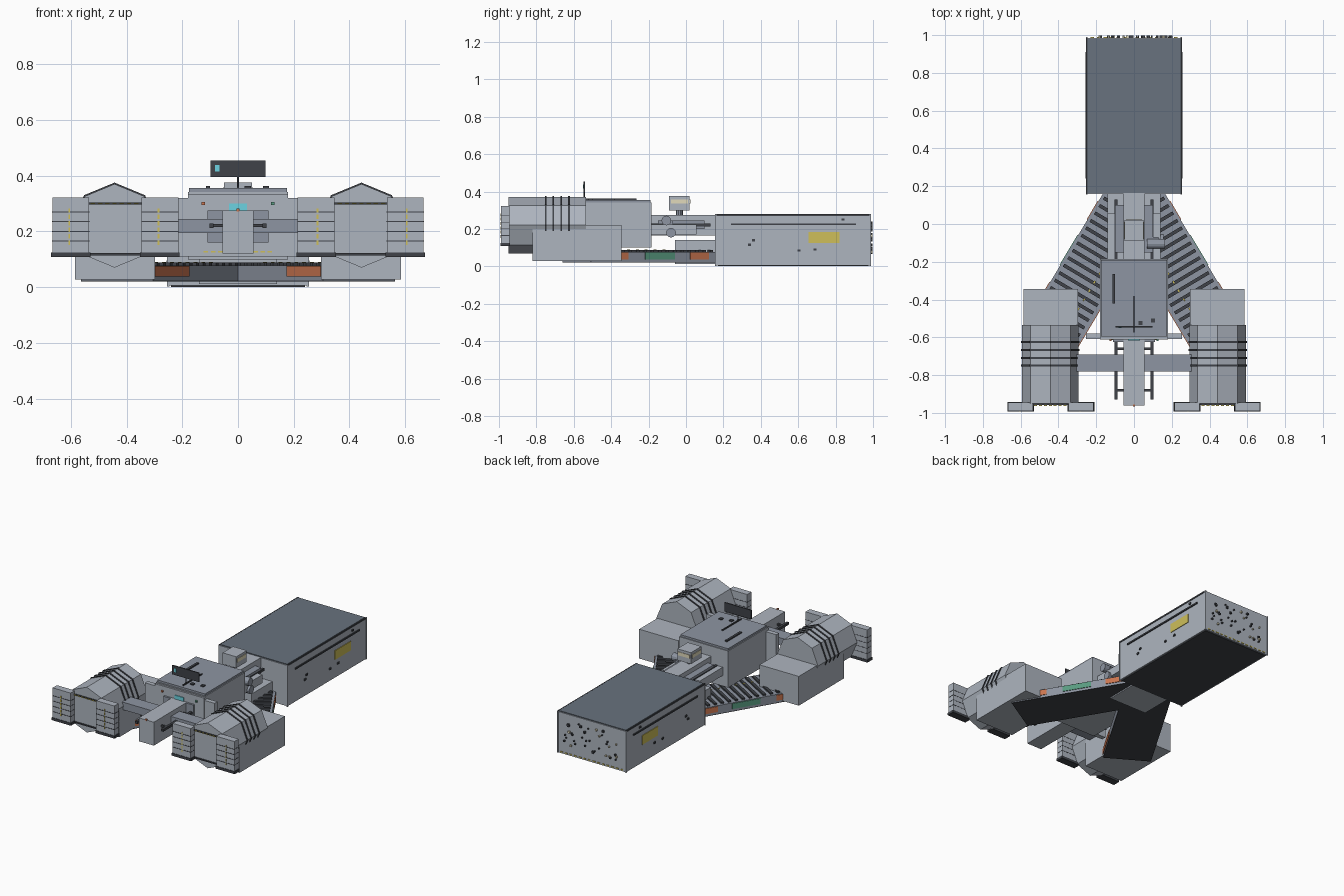
import bpy, bmesh, math, random
from mathutils import Matrix, Vector

if "Cube" in bpy.data.objects:
    bpy.data.objects.remove(bpy.data.objects["Cube"])

random.seed(4)


def mat(name, r, g, b):
    m = bpy.data.materials.new(name)
    m.diffuse_color = (r, g, b, 1)
    m.use_nodes = True
    m.node_tree.nodes["Principled BSDF"].inputs["Base Color"].default_value = m.diffuse_color
    return m


HULL = mat("hull", .42, .46, .52)
PANEL = mat("panel", .27, .30, .36)
DECK = mat("deck", .14, .17, .21)
DARK = mat("dark", .05, .055, .065)
RED = mat("red", .60, .18, .08)
GREEN = mat("green", .10, .33, .22)
YELLOW = mat("yellow", .62, .52, .10)
CYAN = mat("cyan", .15, .65, .75)
CREAM = mat("cream", .75, .70, .50)
FLIP = Matrix.Scale(-1, 4, (1, 0, 0))
ONE = Matrix.Identity(4)


def finish(name, bm, m, xf):
    bmesh.ops.transform(bm, matrix=xf, verts=bm.verts)
    bmesh.ops.recalc_face_normals(bm, faces=bm.faces)
    me = bpy.data.meshes.new(name)
    bm.to_mesh(me)
    bm.free()
    me.materials.append(m)
    ob = bpy.data.objects.new(name, me)
    bpy.context.collection.objects.link(ob)
    return ob


def box(name, x, y, z, m=HULL, xf=ONE):
    bm = bmesh.new()
    bmesh.ops.create_cube(bm, size=1)
    for v in bm.verts:
        v.co = Vector([(a + b) / 2 + c * (b - a) for (a, b), c in zip((x, y, z), v.co)])
    return finish(name, bm, m, xf)


def cyl(name, p, q, r, sides, m=HULL, xf=ONE, spin=0):
    p, q = Vector(p), Vector(q)
    bm = bmesh.new()
    bmesh.ops.create_cone(bm, cap_ends=True, segments=sides, radius1=r, radius2=r, depth=(q - p).length)
    rot = (q - p).to_track_quat('Z', 'Y').to_matrix().to_4x4()
    return finish(name, bm, m, xf @ Matrix.Translation((p + q) / 2) @ rot @ Matrix.Rotation(spin, 4, 'Z'))


# Cargo container
box("container", (-.25, .25), (.16, .985), (.005, .275))
box("container_lid", (-.245, .245), (.165, .98), (.275, .281), DECK)
box("container_floor", (-.24, .24), (.17, .975), (.001, .005), DARK)
for sx in (-.25, .25):
    for sy in (.16, .985):
        box("container_corner_post", (sx - .004, sx + .004), (sy - .004, sy + .004), (.003, .279))
for xf in (ONE, FLIP):
    box("container_side_rail", (.25, .257), (.24, .91), (.22, .23), DARK, xf)
    box("container_label", (.25, .254), (.655, .82), (.125, .185), YELLOW, xf)
    box("container_top_trim", (.247, .253), (.16, .985), (.27, .28), DARK, xf)
    for y, z in ((.34, .115), (.36, .14), (.69, .09), (.84, .25), (.605, .085)):
        box("container_side_bolt", (.25, .257), (y - .008, y + .008), (z - .006, z + .006), DARK, xf)
for i in range(36):
    x, z, s = random.uniform(-.2, .2), random.uniform(.06, .24), random.uniform(.003, .007)
    box("container_rear_detail", (x - s, x + s), (.985, .997), (z - s, z + s),
        DARK if i % 4 else CREAM)
for i in range(14):
    x = -.22 + i * .034
    box("container_rear_dash", (x - .009, x + .009), (.985, .989), (.012, .018), YELLOW)

# Neck joining container and body
box("neck_base", (-.14, .14), (-.06, .16), (.012, .14))
box("spine_beam", (-.055, .055), (-.96, -.55), (.12, .275))
box("neck_beam", (-.055, .055), (-.2, .16), (.165, .275))
box("neck_housing", (-.14, .14), (-.19, .055), (.17, .225))
box("neck_step", (-.10, .10), (-.15, .10), (.20, .245), PANEL)
box("nose_light", (-.006, .006), (-.965, -.955), (.272, .282), RED)
for xf in (ONE, FLIP):
    box("side_rail", (.087, .103), (-.93, .13), (.213, .229), DARK, xf)
    for y in (-.88, -.66, .08):
        box("rail_bracket", (.05, .095), (y - .007, y + .007), (.215, .227), DARK, xf)
cyl("neck_tank_upper", (.07, -.105, .245), (.165, -.105, .245), .026, 12, PANEL)
cyl("neck_tank_lower", (.07, -.08, .18), (.155, -.08, .18), .026, 12, PANEL)
box("tank_strap", (.09, .13), (-.115, -.07), (.18, .245), PANEL)

# Sensor head on the neck
cyl("sensor_post", (0, -.035, .27), (0, -.035, .31), .018, 10, PANEL)
box("sensor_head", (-.05, .05), (-.09, .02), (.30, .375))
for s in (-1, 1):
    box("sensor_lens", sorted((s * .05, s * .053)), (-.08, .01), (.335, .358), CREAM)
box("sensor_rear_lens", (-.042, .042), (.02, .023), (.335, .358), CREAM)

# Main body
box("body", (-.18, .18), (-.60, -.185), (.10, .342))
box("body_roof", (-.175, .175), (-.595, -.19), (.342, .355), PANEL)
box("body_front_plate", (-.18, .18), (-.612, -.60), (.11, .335))
box("front_bulkhead", (-.255, .255), (-.61, -.58), (.11, .32))
box("front_window", (-.033, .033), (-.617, -.61), (.14, .30), CYAN)
box("front_collar", (-.11, .11), (-.625, -.612), (.16, .275), PANEL)
box("roof_conduit", (-.115, -.10), (-.42, -.265), (.355, .363), DARK)
for x, y in ((.035, -.525), (.10, -.51)):
    box("roof_hatch", (x - .011, x + .011), (y - .011, y + .011), (.355, .362), DARK)
for i in range(10):
    x = -.115 + i * .0255
    box("front_dash", (x - .008, x + .008), (-.614, -.611), (.124, .129), YELLOW)
for x, m in ((-.125, RED), (.125, GREEN)):
    box("running_light", (x - .006, x + .006), (-.62, -.61), (.295, .306), m)

# Display board on the roof
cyl("display_post", (0, -.545, .355), (0, -.545, .40), .004, 8, DARK)
box("roof_rod", (-.004, .004), (-.575, -.38), (.355, .362), DARK)
box("display_board", (-.098, .098), (-.549, -.541), (.395, .455), DARK)
box("display_pixel", (-.083, -.067), (-.551, -.548), (.415, .439), CYAN)

# Cross beam between engines
box("cross_beam", (-.31, .31), (-.78, -.69), (.195, .245), PANEL)

WING = Matrix.Translation((.153, .18, 0)) @ Matrix.Rotation(math.radians(-59.2), 4, 'Z')
for xf in (ONE, FLIP):
    # Swept wing: local x runs along its length, local y across it
    w = xf @ WING
    box("wing", (0, .80), (-.30, 0), (.024, .078), PANEL, w)
    box("wing_underside", (0, .80), (-.30, 0), (.020, .024), DARK, w)
    for i in range(17):
        t = .04 + i * .046
        box("wing_rib", (t - .009, t + .009), (-.28, -.015), (.078, .088), DARK, w)
    for a, b, m in ((.07, .185, RED), (.28, .465, GREEN), (.57, .69, RED)):
        box("wing_outer_panel", (a, b), (0, .004), (.038, .074), m, w)
    box("wing_inner_panel", (.55, .79), (-.304, -.30), (.038, .076), RED, w)
    for i in range(9):
        t = .22 + i * .055
        box("wing_dash", (t, t + .015), (-.205, -.198), (.088, .09), YELLOW, w)

    # Engine block and octagonal barrel
    box("engine_block", (.297, .585), (-.82, -.345), (.028, .222), HULL, xf)
    oct_args = dict(sides=8, xf=xf)
    cyl("engine_barrel", (.443, -.95, .22), (.443, -.535, .22), .15, m=HULL, **oct_args)
    for y in (-.75, -.71, -.667, -.625):
        cyl("engine_band", (.443, y - .005, .22), (.443, y + .005, .22), .155, m=DARK, **oct_args)
    for z in (.30, .118):
        box("intake_trim", (.345, .54), (-.957, -.95), (z - .004, z + .004), DARK, xf)
    for i in range(7):
        x = .365 + i * .026
        box("intake_dash", (x - .008, x + .008), (-.963, -.957), (.298, .302), YELLOW, xf)

    # Front pods either side of each engine
    for c in (.28, .60):
        box("pod", (c - .066, c + .066), (-.99, -.945), (.125, .322), HULL, xf)
        box("pod_foot", (c - .071, c + .071), (-.993, -.942), (.108, .125), DARK, xf)
        for z in (.165, .20, .235, .27):
            box("pod_groove", (c - .067, c + .067), (-.992, -.944), (z - .0015, z + .0015), DARK, xf)
        for i in range(6):
            z = .16 + i * .023
            box("pod_dash", (c + .002, c + .008), (-.993, -.989), (z - .008, z + .008), YELLOW, xf)
